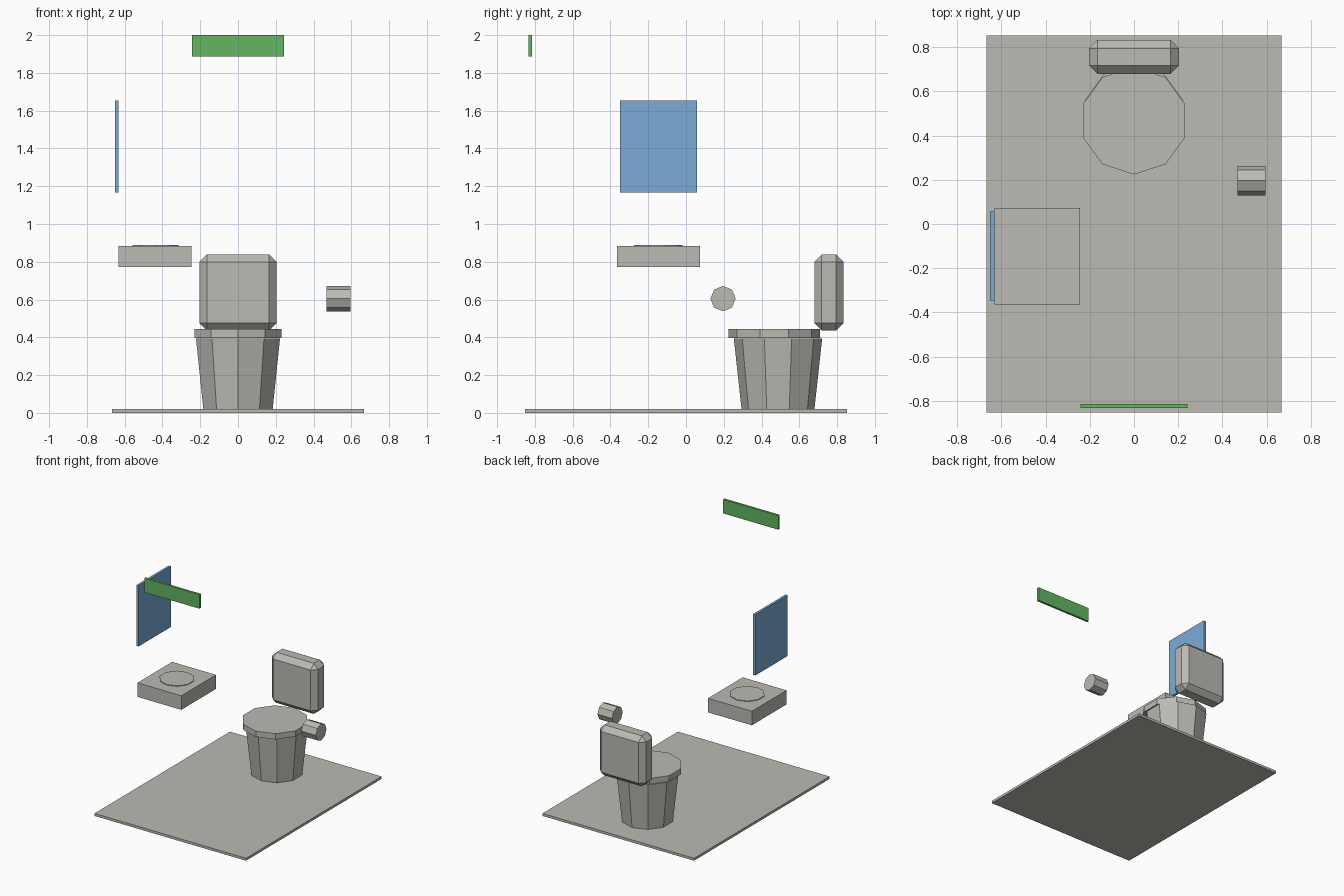
import bpy, bmesh, math
from mathutils import Matrix

if "Cube" in bpy.data.objects:
    bpy.data.objects.remove(bpy.data.objects["Cube"])


def material(name, rgb):
    m = bpy.data.materials.new(name)
    m.diffuse_color = (*rgb, 1)
    m.use_nodes = True
    m.node_tree.nodes["Principled BSDF"].inputs["Base Color"].default_value = m.diffuse_color
    return m


GREY = material("warm grey", (0.50, 0.49, 0.45))
BLUE = material("mirror blue", (0.20, 0.41, 0.68))
GREEN = material("sign green", (0.125, 0.46, 0.12))


def finish(name, bm, mat):
    mesh = bpy.data.meshes.new(name)
    bmesh.ops.recalc_face_normals(bm, faces=bm.faces)
    bm.to_mesh(mesh)
    bm.free()
    ob = bpy.data.objects.new(name, mesh)
    mesh.materials.append(mat)
    bpy.context.collection.objects.link(ob)
    return ob


def box(name, x, y, z, mat, bevel=0):
    """Box from (min, max) ranges, optionally chamfered."""
    bm = bmesh.new()
    bmesh.ops.create_cube(bm, size=1)
    for v in bm.verts:
        v.co = [r[0] + (c + 0.5) * (r[1] - r[0]) for c, r in zip(v.co, (x, y, z))]
    if bevel:
        bmesh.ops.bevel(bm, geom=bm.edges[:], offset=bevel, segments=1,
                        profile=0.5, affect='EDGES')
    return finish(name, bm, mat)


def prism(name, centre, r1, r2, depth, sides, mat, along_x=False):
    """Low-poly cylinder or cone with a corner on +y (on +z if along x)."""
    bm = bmesh.new()
    bmesh.ops.create_cone(bm, cap_ends=True, segments=sides,
                          radius1=r1, radius2=r2, depth=depth)
    # turn so that a corner points to +y
    v = bm.verts[:][0].co
    turn = math.pi / 2 - math.atan2(v.y, v.x)
    m = Matrix.Rotation(turn, 4, 'Z')
    if along_x:
        m = Matrix.Rotation(math.pi / 2, 4, 'Y') @ m
    bm.transform(Matrix.Translation(centre) @ m)
    return finish(name, bm, mat)


# floor
box("floor", (-0.668, 0.668), (-0.853, 0.853), (0, 0.02), GREY)

# toilet
prism("toilet_bowl", (0, 0.487, 0.2075), 0.193, 0.234, 0.375, 10, GREY)
prism("toilet_lid", (0, 0.467, 0.42), 0.243, 0.243, 0.046, 10, GREY)
box("toilet_tank", (-0.204, 0.204), (0.679, 0.833), (0.436, 0.839), GREY, 0.039)

# sink with a shallow basin plate
box("sink", (-0.632, -0.245), (-0.364, 0.073), (0.772, 0.884), GREY)
prism("sink_basin", (-0.437, -0.147, 0.885), 0.129, 0.129, 0.009, 10, GREY)

# paper roll on the right
prism("paper_roll", (0.532, 0.196, 0.605), 0.067, 0.067, 0.128, 8, GREY, True)

# wall mirror and sign above the door
box("mirror", (-0.651, -0.632), (-0.349, 0.057), (1.168, 1.653), BLUE)
box("door_sign", (-0.243, 0.243), (-0.833, -0.815), (1.888, 2.0), GREEN)
